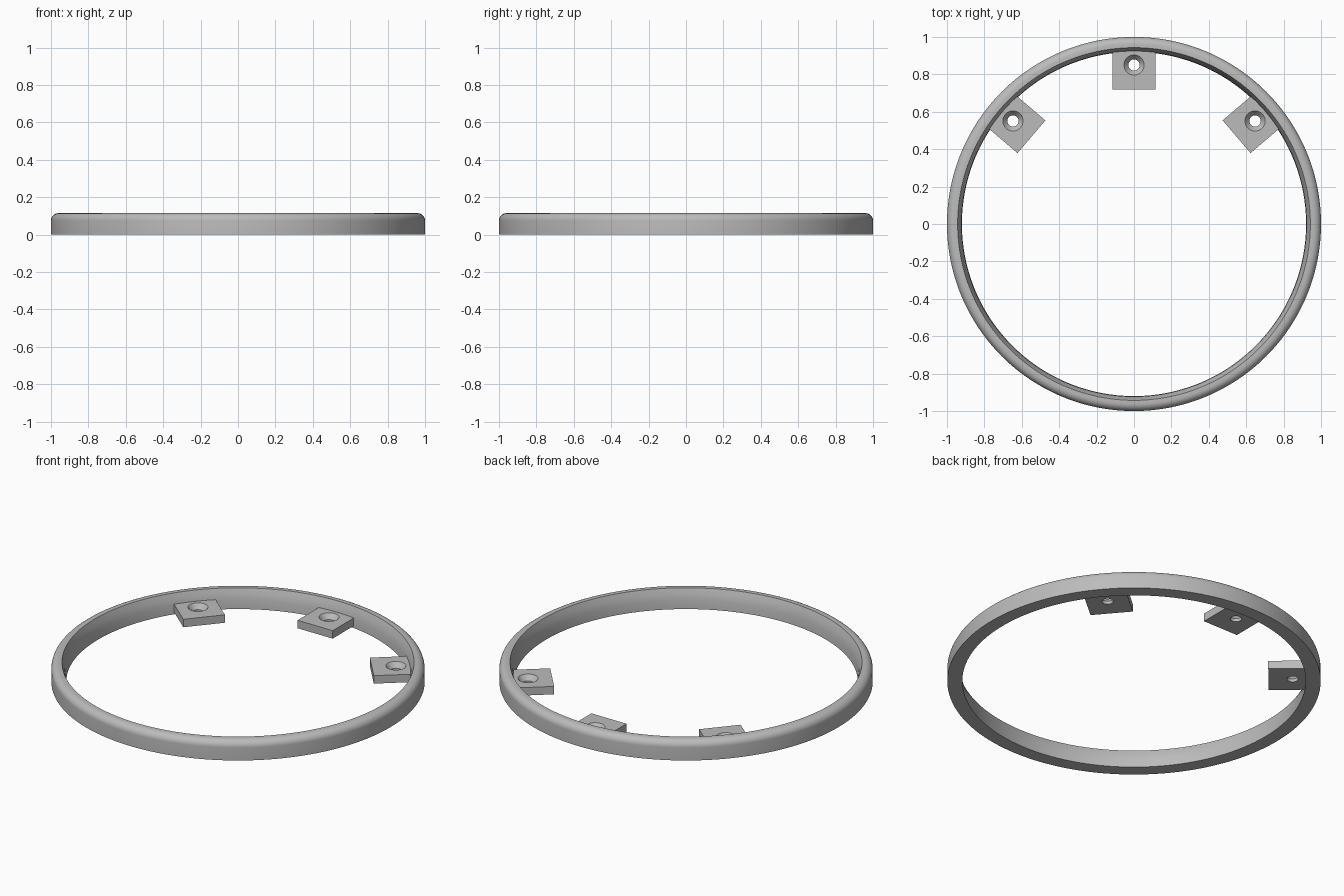
import bpy
import bmesh
from math import sin, cos, pi, radians
from mathutils import Vector, Matrix

cube = bpy.data.objects.get("Cube")
if cube:
    bpy.data.objects.remove(cube, do_unlink=True)

# Single grey finish
grey = bpy.data.materials.new("plain_grey")
grey.use_nodes = True
GREY = (0.5, 0.5, 0.5, 1.0)
grey.diffuse_color = GREY
grey.node_tree.nodes["Principled BSDF"].inputs["Base Color"].default_value = GREY


def add_object(name, mesh):
    obj = bpy.data.objects.new(name, mesh)
    bpy.context.collection.objects.link(obj)
    return obj


def lathe(name, profile, steps):
    """Revolve a closed (radius, height) profile around z."""
    bm = bmesh.new()
    verts = [bm.verts.new((r, 0, z)) for r, z in profile]
    edges = [bm.edges.new((a, b)) for a, b in zip(verts, verts[1:] + verts[:1])]
    bmesh.ops.spin(bm, geom=verts + edges, axis=(0, 0, 1), cent=(0, 0, 0),
                   angle=2 * pi, steps=steps, use_merge=True)
    bmesh.ops.remove_doubles(bm, verts=bm.verts, dist=0.0001)
    bmesh.ops.dissolve_degenerate(bm, edges=bm.edges, dist=0.0001)
    bmesh.ops.recalc_face_normals(bm, faces=bm.faces)
    mesh = bpy.data.meshes.new(name)
    bm.to_mesh(mesh)
    bm.free()
    mesh.materials.append(grey)
    return add_object(name, mesh)


def smooth(obj, angle):
    bpy.ops.object.select_all(action="DESELECT")
    obj.select_set(True)
    bpy.context.view_layer.objects.active = obj
    bpy.ops.object.shade_smooth_by_angle(angle=radians(angle))


# Ring: flat base, rounded outer top edge, inner wall leaning inward to the base
HEIGHT, FILLET = 0.115, 0.04
fillet = [(1 - FILLET + FILLET * cos(i * pi / 16), HEIGHT - FILLET + FILLET * sin(i * pi / 16))
          for i in range(9)]
inner_wall = [(0.943, HEIGHT), (0.931, 0.085), (0.923, 0.05), (0.92, 0)]
ring = lathe("ring", [(1, 0)] + fillet + inner_wall, 192)
smooth(ring, 30)

# Mounting tab: block running into the ring, with a countersunk screw hole
HOLE_Y, TAB_TOP, TAB_BOTTOM = 0.85, 0.057, 0.01
inner_end, outer_end, half_width = 0.72, 0.95, 0.115
bm = bmesh.new()
size = Vector((2 * half_width, outer_end - inner_end, TAB_TOP - TAB_BOTTOM))
center = Vector((0, (inner_end + outer_end) / 2, (TAB_TOP + TAB_BOTTOM) / 2))
bmesh.ops.create_cube(bm, size=1, matrix=Matrix.LocRotScale(center, None, size))
tab_mesh = bpy.data.meshes.new("mounting_tab")
bm.to_mesh(tab_mesh)
bm.free()
tab_mesh.materials.append(grey)
tab = add_object("mounting_tab_back", tab_mesh)

cutter = lathe("screw_hole_cutter",
               [(0, -0.05), (0.03, -0.05), (0.03, 0.028), (0.054, TAB_TOP),
                (0.054, 0.1), (0, 0.1)], 48)
cutter.location.y = HOLE_Y
cutter.hide_render = True

cut = tab.modifiers.new("screw_hole", "BOOLEAN")
cut.operation = "DIFFERENCE"
cut.solver = "EXACT"
cut.object = cutter
bpy.ops.object.select_all(action="DESELECT")
tab.select_set(True)
bpy.context.view_layer.objects.active = tab
bpy.ops.object.modifier_apply(modifier=cut.name)
bpy.data.objects.remove(cutter, do_unlink=True)
smooth(tab, 30)

# Two more tabs swung to either side of the back one
for side, sign in (("left", -1), ("right", 1)):
    copy = add_object("mounting_tab_" + side, tab.data)
    copy.rotation_euler.z = sign * radians(49.6)
    for mod in tab.modifiers:
        new = copy.modifiers.new(mod.name, mod.type)
        if mod.type == "NODES":
            new.node_group = mod.node_group
